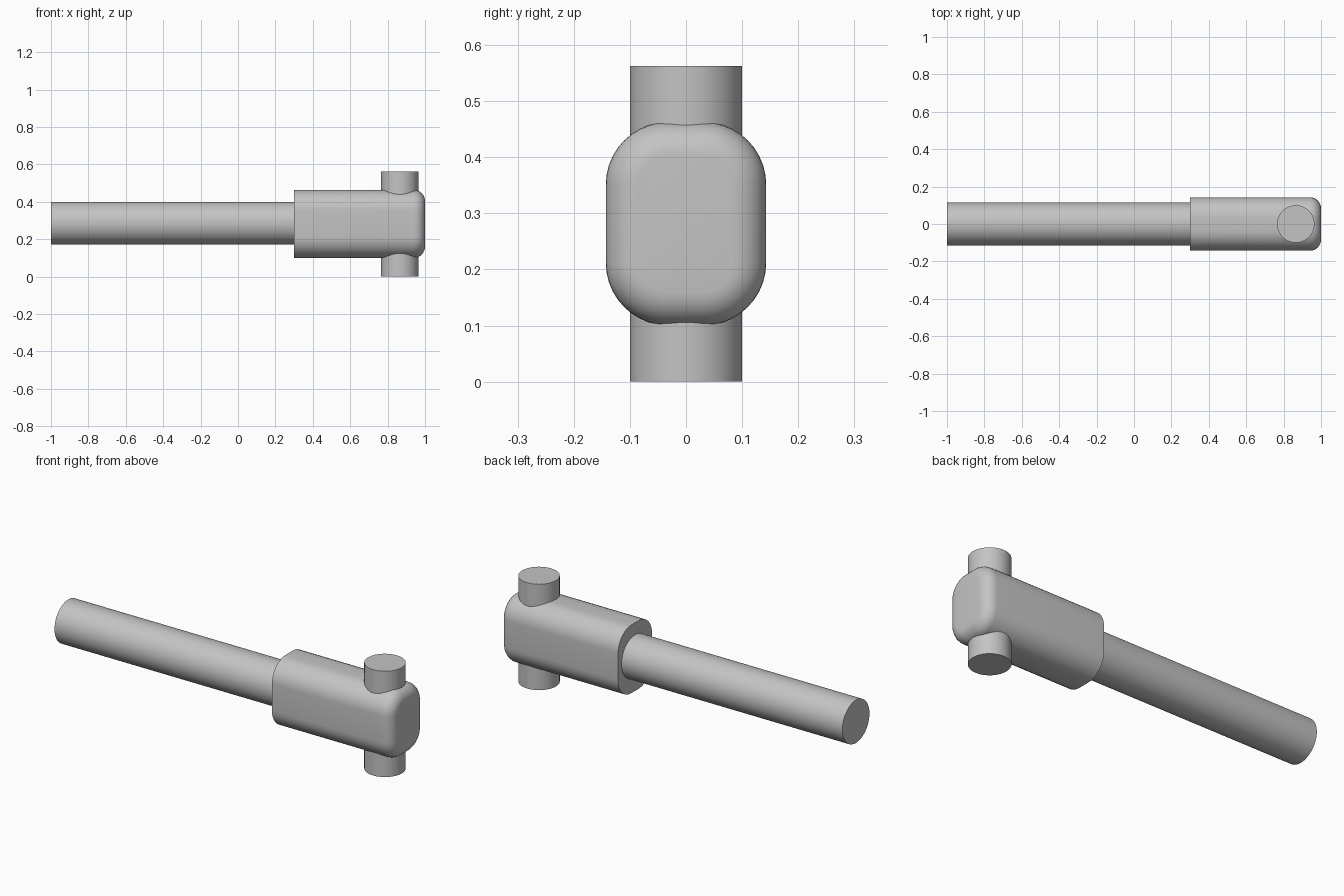
import bpy
import bmesh
from math import cos, sin, pi, radians
from mathutils import Matrix

cube = bpy.data.objects.get("Cube")
if cube:
    bpy.data.objects.remove(cube, do_unlink=True)

MID_Z = 0.2815

steel = bpy.data.materials.new("plain_grey")
steel.use_nodes = True
GREY = (0.55, 0.55, 0.55, 1)
steel.diffuse_color = GREY
steel.node_tree.nodes["Principled BSDF"].inputs["Base Color"].default_value = GREY


def finish(bm, name):
    bmesh.ops.recalc_face_normals(bm, faces=bm.faces)
    mesh = bpy.data.meshes.new(name)
    bm.to_mesh(mesh)
    bm.free()
    mesh.materials.append(steel)
    obj = bpy.data.objects.new(name, mesh)
    bpy.context.collection.objects.link(obj)
    bpy.ops.object.select_all(action="DESELECT")
    obj.select_set(True)
    bpy.context.view_layer.objects.active = obj
    bpy.ops.object.shade_smooth_by_angle(angle=radians(35))
    return obj


def cylinder(name, radius, length, centre, along_x=False):
    bm = bmesh.new()
    turn = Matrix.Rotation(pi / 2, 4, "Y") if along_x else Matrix()
    bmesh.ops.create_cone(bm, cap_ends=True, segments=64, radius1=radius, radius2=radius,
                          depth=length, matrix=Matrix.Translation(centre) @ turn)
    return finish(bm, name)


def rounded_ring(bm, x, half_y, half_z, radius, steps=10):
    """Rounded rectangle in the yz plane."""
    ring = []
    for quarter, (sy, sz) in enumerate([(1, 1), (-1, 1), (-1, -1), (1, -1)]):
        for i in range(steps + 1):
            a = (quarter + i / steps) * pi / 2
            ring.append(bm.verts.new((x, sy * (half_y - radius) + radius * cos(a),
                                      MID_Z + sz * (half_z - radius) + radius * sin(a))))
    return ring


def head_block(name, x0, x1, half_y, half_z, corner, fillet, steps=8):
    """Rounded block, square at x0 and filleted at x1."""
    bm = bmesh.new()
    rings = [rounded_ring(bm, x0, half_y, half_z, corner)]
    for i in range(steps + 1):
        a = i / steps * pi / 2
        inset = fillet * (1 - cos(a))
        rings.append(rounded_ring(bm, x1 - fillet + fillet * sin(a),
                                  half_y - inset, half_z - inset, corner - inset))
    for lower, upper in zip(rings, rings[1:]):
        n = len(lower)
        for i in range(n):
            j = (i + 1) % n
            bm.faces.new((lower[i], lower[j], upper[j], upper[i]))
    bm.faces.new(rings[0])
    bm.faces.new(rings[-1])
    return finish(bm, name)


# Long round handle
cylinder("handle_shaft", 0.114, 1.32, (-0.34, 0, 0.285), along_x=True)
# Block at the end of the handle
head_block("head_block", 0.3, 1.0, 0.143, 0.1815, 0.112, 0.06)
# Upright pin through the block
cylinder("cross_pin", 0.1, 0.563, (0.865, 0, MID_Z))
